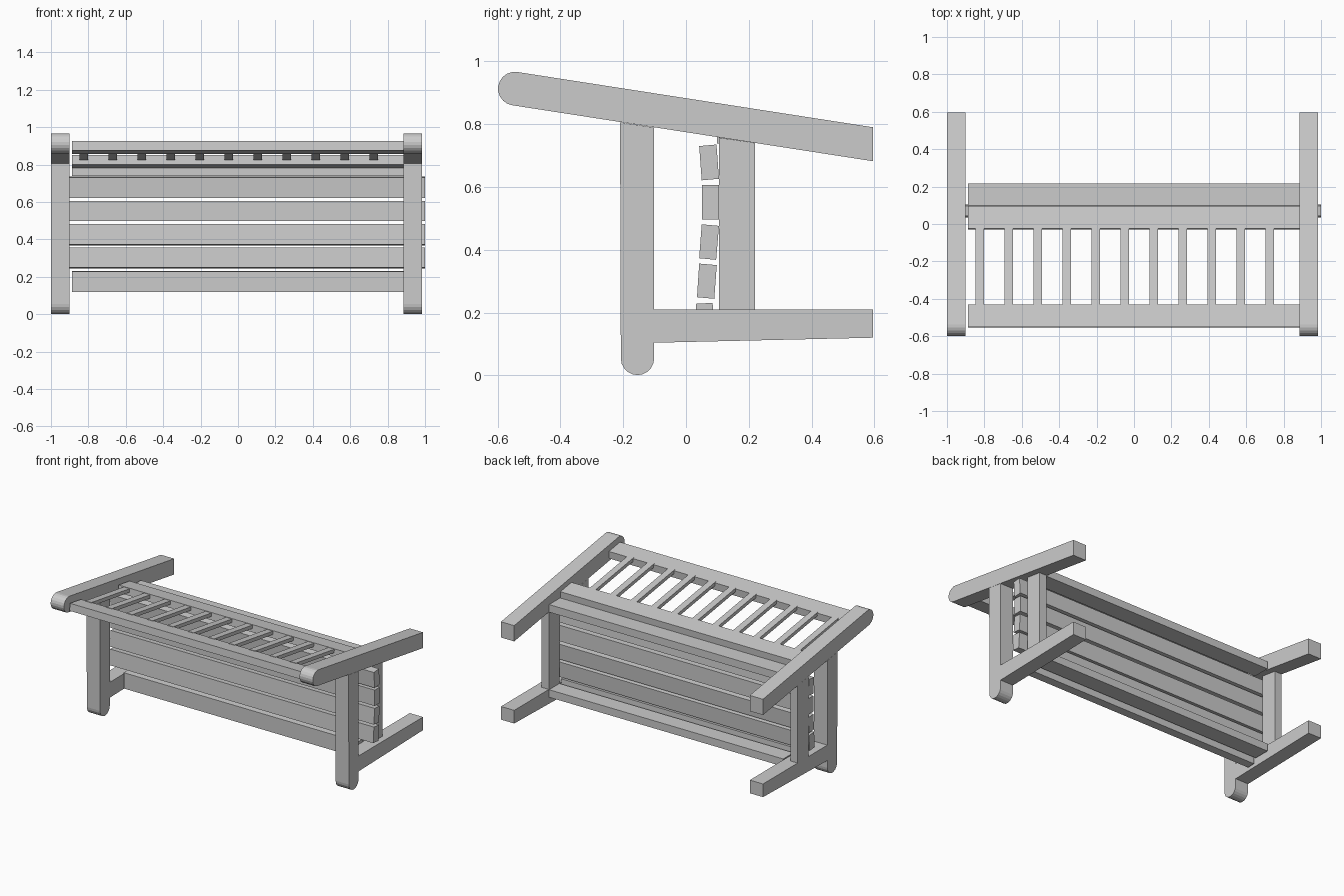
import bpy, bmesh, math

if "Cube" in bpy.data.objects:
    bpy.data.objects.remove(bpy.data.objects["Cube"])

SLOPE = -0.153  # fall of the upper arms and the seat rails towards the back


def prism(name, profile, x0, x1):
    """Extrude a (y, z) outline along x."""
    bm = bmesh.new()
    a = [bm.verts.new((x0, y, z)) for y, z in profile]
    b = [bm.verts.new((x1, y, z)) for y, z in profile]
    bm.faces.new(a)
    bm.faces.new(b[::-1])
    n = len(profile)
    for i in range(n):
        j = (i + 1) % n
        bm.faces.new((a[j], a[i], b[i], b[j]))
    bmesh.ops.recalc_face_normals(bm, faces=bm.faces)
    me = bpy.data.meshes.new(name)
    bm.to_mesh(me)
    bm.free()
    ob = bpy.data.objects.new(name, me)
    bpy.context.collection.objects.link(ob)
    return ob


def rect(y0, y1, z0, z1):
    return [(y0, z0), (y1, z0), (y1, z1), (y0, z1)]


def arc(cy, cz, r, a0, a1, n=10):
    return [(cy + r * math.cos(math.radians(a0 + (a1 - a0) * i / n)),
             cz + r * math.sin(math.radians(a0 + (a1 - a0) * i / n))) for i in range(n + 1)]


def sloped(y0, y1, z_top, t):
    """Bar section following the slope; z_top is the height at y0."""
    d = SLOPE * (y1 - y0)
    k = t * SLOPE * 0.5
    return [(y0, z_top), (y1, z_top + d), (y1 + k, z_top + d - t), (y0 + k, z_top - t)]


# End frames: the right one is a shifted copy of the left
for side, x in (("left", -1.0), ("right", 0.885)):
    tilt = math.degrees(math.atan(SLOPE))
    arm = arc(-0.545, 0.913, 0.0535, 90 + tilt, 270 + tilt) + [(0.595, 0.682), (0.595, 0.79)]
    prism(side + "_arm", arm, x, x + 0.1)
    post = arc(-0.1545, 0.054, 0.053, 180, 360) + [(-0.1015, 0.789), (-0.21, 0.806)]
    prism(side + "_front_post", post, x, x + 0.1)
    prism(side + "_lower_arm", [(-0.102, 0.104), (0.595, 0.12), (0.595, 0.21), (-0.102, 0.21)], x, x + 0.1)
    prism(side + "_inner_post", [(0.105, 0.208), (0.22, 0.208), (0.22, 0.74), (0.105, 0.757)], x, x + 0.056)

# Cross rails between the frames
W = 0.888
prism("front_top_rail", sloped(-0.55, -0.43, 0.925, 0.05), -W, W)
prism("middle_top_rail", sloped(-0.025, 0.095, 0.85, 0.05), -W, W)
prism("rear_top_rail", rect(0.098, 0.217, 0.738, 0.79), -W, W)
prism("rear_bottom_rail", rect(0.105, 0.217, 0.155, 0.207), -W, W)

# Spindles joining the two sloped rails
for i in range(11):
    cx = -0.825 + 0.155 * i
    prism("spindle_%02d" % (i + 1), sloped(-0.44, -0.02, 0.911, 0.024), cx - 0.0225, cx + 0.0225)

# Curved wall of slats
slats = [
    [(0.042, 0.730), (0.097, 0.735), (0.105, 0.626), (0.050, 0.621)],
    [(0.051, 0.606), (0.105, 0.606), (0.105, 0.497), (0.051, 0.497)],
    [(0.050, 0.481), (0.105, 0.476), (0.096, 0.368), (0.042, 0.373)],
    [(0.042, 0.356), (0.098, 0.351), (0.090, 0.244), (0.035, 0.249)],
]
for i, s in enumerate(slats):
    prism("slat_%d" % (i + 1), s, -1.0, 1.0)
prism("bottom_slat", [(0.032, 0.228), (0.085, 0.231), (0.088, 0.122), (0.033, 0.119)], -W, W)
